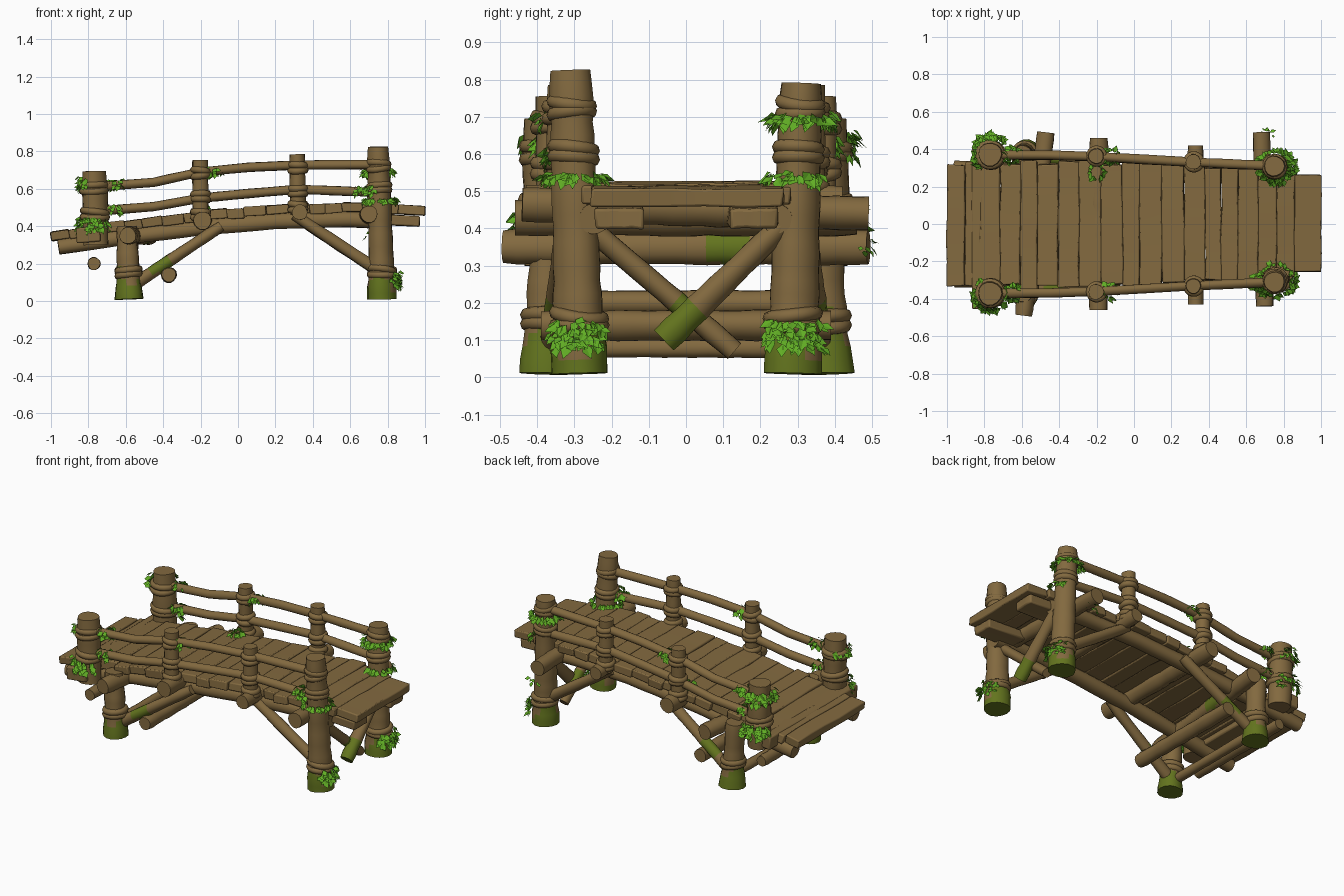
import bpy, bmesh, math, random
from mathutils import Vector, Matrix

if "Cube" in bpy.data.objects:
    bpy.data.objects.remove(bpy.data.objects["Cube"])

random.seed(7)
U = random.uniform


def material(name, rgb):
    m = bpy.data.materials.new(name)
    m.diffuse_color = (*rgb, 1)
    m.use_nodes = True
    m.node_tree.nodes["Principled BSDF"].inputs["Base Color"].default_value = m.diffuse_color
    return m


WOOD = material("brown wood", (0.225, 0.142, 0.05))
MOSS = material("olive moss", (0.125, 0.175, 0.013))
LEAF = material("leaf green", (0.12, 0.42, 0.018))


def finish(name, bm, mats, smooth=True):
    me = bpy.data.meshes.new(name)
    bm.to_mesh(me)
    bm.free()
    ob = bpy.data.objects.new(name, me)
    bpy.context.collection.objects.link(ob)
    for m in mats:
        me.materials.append(m)
    if smooth:
        bpy.ops.object.select_all(action='DESELECT')
        ob.select_set(True)
        bpy.context.view_layer.objects.active = ob
        bpy.ops.object.shade_smooth_by_angle(angle=math.radians(40))
    return ob


def interp(pts, x):
    for (x0, z0), (x1, z1) in zip(pts, pts[1:]):
        if x <= x1:
            return z0 + (z1 - z0) * (x - x0) / (x1 - x0)
    return pts[-1][1]


def deck_z(x):
    return interp([(-1, .37), (-.6, .43), (-.2, .48), (.2, .515), (.6, .525), (1, .505)], x)


def log(name, pts, r0, r1=None, moss=0, flare=0, step=.05, n=14, patch=None):
    """Slightly uneven round log; olive below the moss height and around the patch point."""
    r1 = r0 if r1 is None else r1
    pts = [Vector(p) for p in pts]
    path = [pts[0]]
    for a, b in zip(pts, pts[1:]):
        k = max(1, round((b - a).length / step))
        path += [a.lerp(b, i / k) for i in range(1, k + 1)]
    bm = bmesh.new()
    rings, ph, last = [], U(0, 6), len(path) - 1
    upright = abs((pts[-1] - pts[0]).normalized().z) > .9
    for i, p in enumerate(path):
        t = (path[min(i + 1, last)] - path[max(i - 1, 0)]).normalized()
        side = t.cross(Vector((0, 1, 0)) if upright else Vector((0, 0, 1))).normalized()
        up = side.cross(t)
        f = i / last
        r = (r0 + (r1 - r0) * f + flare * (1 - f) ** 6) * U(.95, 1.04)
        if i in (0, last):
            r *= .95
        ring = []
        for k in range(n):
            a = 2 * math.pi * k / n
            rr = r * (1 + .035 * math.sin(3 * a + ph + 2 * f))
            ring.append(bm.verts.new(p + rr * (math.cos(a) * side + math.sin(a) * up)))
        rings.append(ring)
    for A, B in zip(rings, rings[1:]):
        for k in range(n):
            bm.faces.new((A[k], A[(k + 1) % n], B[(k + 1) % n], B[k]))
    bm.faces.new(rings[0])
    bm.faces.new(rings[-1])
    bmesh.ops.recalc_face_normals(bm, faces=bm.faces[:])
    for f in bm.faces:
        c = f.calc_center_median()
        d = c - path[0]
        if moss and c.z < moss + .07 * math.sin(2 * math.atan2(d.y, d.x) + ph):
            f.material_index = 1
        if patch and (c - Vector(patch[0])).length < patch[1]:
            f.material_index = 1
    return finish(name, bm, [WOOD, MOSS])


def wrap(name, x, y, z, r):
    """Thick bands bound around a post."""
    for i in range(2):
        bpy.ops.mesh.primitive_torus_add(
            major_radius=r * .95, minor_radius=.019, major_segments=20, minor_segments=8,
            location=(x, y, z + .026 * i), rotation=(U(-.15, .15), U(-.15, .15), 0))
        ob = bpy.context.object
        ob.name = name
        ob.data.materials.append(WOOD)
        bpy.ops.object.shade_smooth()


def leaves(name, x, y, z, r, a0=0, a1=360, n=36, h=.04, size=.04):
    """Pointed leaves lying over each other and drooping around a post."""
    bm = bmesh.new()
    for _ in range(n):
        a = math.radians(U(a0, a1))
        out = Vector((math.cos(a), math.sin(a), 0))
        tan = Vector((-out.y, out.x, 0))
        base = Vector((x, y, z + U(-h, h) + size * .3)) + out * r * U(.98, 1.1)
        d = (out * U(.15, .7) + tan * U(-.6, .6) + Vector((0, 0, U(-1, -.1)))).normalized()
        s = size * U(.7, 1.2)
        w = d.cross(out + Vector((0, 0, .5))).normalized() * s * .36
        lift = out * s * .1
        b, l, t, q = [bm.verts.new(v) for v in
                      (base, base + d * s * .4 + w + lift, base + d * s, base + d * s * .4 - w + lift)]
        bm.faces.new((b, l, t))
        bm.faces.new((b, t, q))
    return finish(name, bm, [LEAF], False)


def boards(name, specs, bevel=.008, cuts=5):
    """Worn boards: (centre, size, tilt about y, turn about z)."""
    bm = bmesh.new()
    for c, size, tilt, turn in specs:
        M = (Matrix.Translation(c) @ Matrix.Rotation(turn, 4, 'Z')
             @ Matrix.Rotation(tilt, 4, 'Y') @ Matrix.Diagonal((*size, 1)))
        rows = []
        for i in range(cuts + 1):
            rows.append([bm.verts.new(M @ Vector((px, i / cuts - .5, pz))
                                      + Vector((U(-.004, .004), U(-.006, .006), U(-.003, .003))))
                         for px, pz in ((-.5, -.5), (.5, -.5), (.5, .5), (-.5, .5))])
        for A, B in zip(rows, rows[1:]):
            for k in range(4):
                bm.faces.new((A[k], A[(k + 1) % 4], B[(k + 1) % 4], B[k]))
        bm.faces.new(rows[0])
        bm.faces.new(rows[-1])
    bmesh.ops.recalc_face_normals(bm, faces=bm.faces[:])
    ob = finish(name, bm, [WOOD])
    m = ob.modifiers.new("worn edges", 'BEVEL')
    m.width, m.segments, m.angle_limit = bevel, 2, math.radians(50)
    return ob


# Deck planks following the gentle arch
specs, x = [], -1.0
while x < .97:
    w = U(.085, .125)
    if x + w > .93:
        w = 1.0 - x
    xc = x + w / 2
    half = .335 - .045 * max(0, xc + .2) - (.03 if xc > .88 else 0)
    slope = (deck_z(xc + .05) - deck_z(xc - .05)) / .1
    specs.append((Vector((xc, U(-.01, .01), deck_z(xc) - .026 + U(-.004, .004))),
                  (w + .001, 2 * half + U(-.03, .03), .05), -math.atan(slope) + U(-.03, .03), U(-.012, .012)))
    x += w
boards("deck_planks", specs, .006)

# Square cross beam at the low end, and flat bearers under the high end
boards("end_beam", [(Vector((-.80, -.02, .355)), (.13, .86, .08), -.1, 0)])
boards("end_bearers", [(Vector((.84, s * .18, .432)), (.26, .13, .055), .05, 0) for s in (-1, 1)])

# Long bearers under the deck
for s in (-1, 1):
    log("deck_bearer", [(px, s * (.27 - .03 * px), deck_z(px) - .088)
                        for px in (-.96, -.6, -.2, .2, .6, .82)], .043, step=.1)

# Cross logs carrying the deck and tying the legs
for name, a, b, r, patch in [
        ("cross_log", (-.59, -.49, .35), (-.47, .49, .35), .048, ((-.47, .115, .36), .06)),
        ("cross_log", (-.19, -.46, .43), (-.19, .46, .43), .05, None),
        ("cross_log", (.33, -.43, .475), (.33, .42, .475), .043, None),
        ("cross_log", (.70, -.44, .465), (.68, .49, .44), .047, None),
        ("low_tie", (-.77, -.36, .20), (-.77, .36, .20), .034, None),
        ("low_tie", (-.37, -.39, .14), (-.37, .39, .14), .042, None),
        ("leg_tie", (-.59, -.38, .08), (-.59, .38, .08), .028, None)]:
    log(name, [a, b], r, step=.04, patch=patch)

for s in (-1, 1):
    # Tall posts at the high end
    top = .825 if s < 0 else .79
    log("tall_post", [(.77, s * .285, .01), (.76, s * .295, .4), (.75, s * .31, top)],
        .068, .057, moss=.10, flare=.014, step=.035)
    wrap("post_wrap", .77, s * .287, .14, .066)
    wrap("post_wrap", .755, s * .302, .59, .055)
    wrap("post_wrap", .752, s * .307, .71, .052)
    # Short legs and raised posts at the low end
    log("short_leg", [(-.58, s * .375, .01), (-.595, s * .365, .40)], .062, .056,
        moss=.13, flare=.018, step=.035)
    wrap("leg_wrap", -.585, s * .37, .14, .06)
    log("low_post", [(-.76, s * .37, .30), (-.77, s * .372, .695)], .068, .066)
    wrap("post_wrap", -.765, s * .37, .45, .066)
    wrap("post_wrap", -.77, s * .37, .59, .064)
    # Middle railing posts
    for px, py, z0, z1 in ((-.2, .363, .42, .755), (.32, .332, .46, .785)):
        log("rail_post", [(px, s * py, z0), (px - .003, s * py, z1)], .041, .042)
        for z in (.03, z1 - z0 - .21, z1 - z0 - .085):
            wrap("rail_wrap", px, s * py, z0 + z, .04)
    # Railings
    for name, zs in (("top_rail", (.61, .635, .69, .715, .727, .73)),
                     ("lower_rail", (.48, .505, .55, .575, .597, .58))):
        log(name, [(px, s * py, z) for px, py, z in
                   zip((-.77, -.45, -.2, .06, .32, .75), (.37, .368, .36, .345, .33, .31), zs)], .025, step=.09)
    # Diagonal braces along the sides
    log("side_brace", [(.30, s * .30, .46), (.74, s * .29, .17)], .03, .034, step=.08)
    log("side_brace", [(-.09, s * .32, .40), (-.57, s * .36, .08)], .03, .034, step=.04,
        patch=((-.42, s * .36, .20), .06))

# Crossed braces between the tall posts
log("end_brace", [(.75, -.28, .42), (.75, .13, .07)], .03, step=.04, patch=((.76, 0, .17), .06))
log("end_brace", [(.79, .27, .42), (.79, -.06, .10)], .03, .04, step=.04, patch=((.8, -.02, .14), .09))

# Leaf clusters: x, y, z, radius, start angle, end angle, count, half height, leaf size
for c in [
        (.77, -.29, .11, .08, -55, 55, 80, .035, .04),
        (.77, .29, .11, .08, -55, 55, 80, .035, .04),
        (.76, -.30, .53, .07, 0, 360, 70, .006, .045),
        (.76, .30, .53, .07, -110, 60, 40, .008, .045),
        (.75, .31, .685, .066, 0, 360, 90, .01, .045),
        (.71, -.34, .59, .03, 120, 290, 20, .02, .035),
        (-.77, -.37, .40, .078, 190, 330, 55, .035, .045),
        (-.77, -.37, .62, .07, 120, 240, 30, .025, .04),
        (-.77, .37, .62, .072, 60, 230, 60, .035, .045),
        (-.77, .38, .42, .078, 30, 160, 55, .04, .045),
        (.71, .47, .35, .025, 0, 180, 8, .02, .03)]:
    leaves("post_leaves", *c)
for px, py, z in [(-.65, -.37, .62), (-.65, .37, .62), (-.66, -.37, .49), (-.66, .36, .49),
                  (-.13, -.36, .69), (-.12, .36, .69), (-.2, .28, .49), (.66, -.31, .59)]:
    leaves("rail_leaves", px, py, z, .026, 0, 360, 32, .018, .04)
